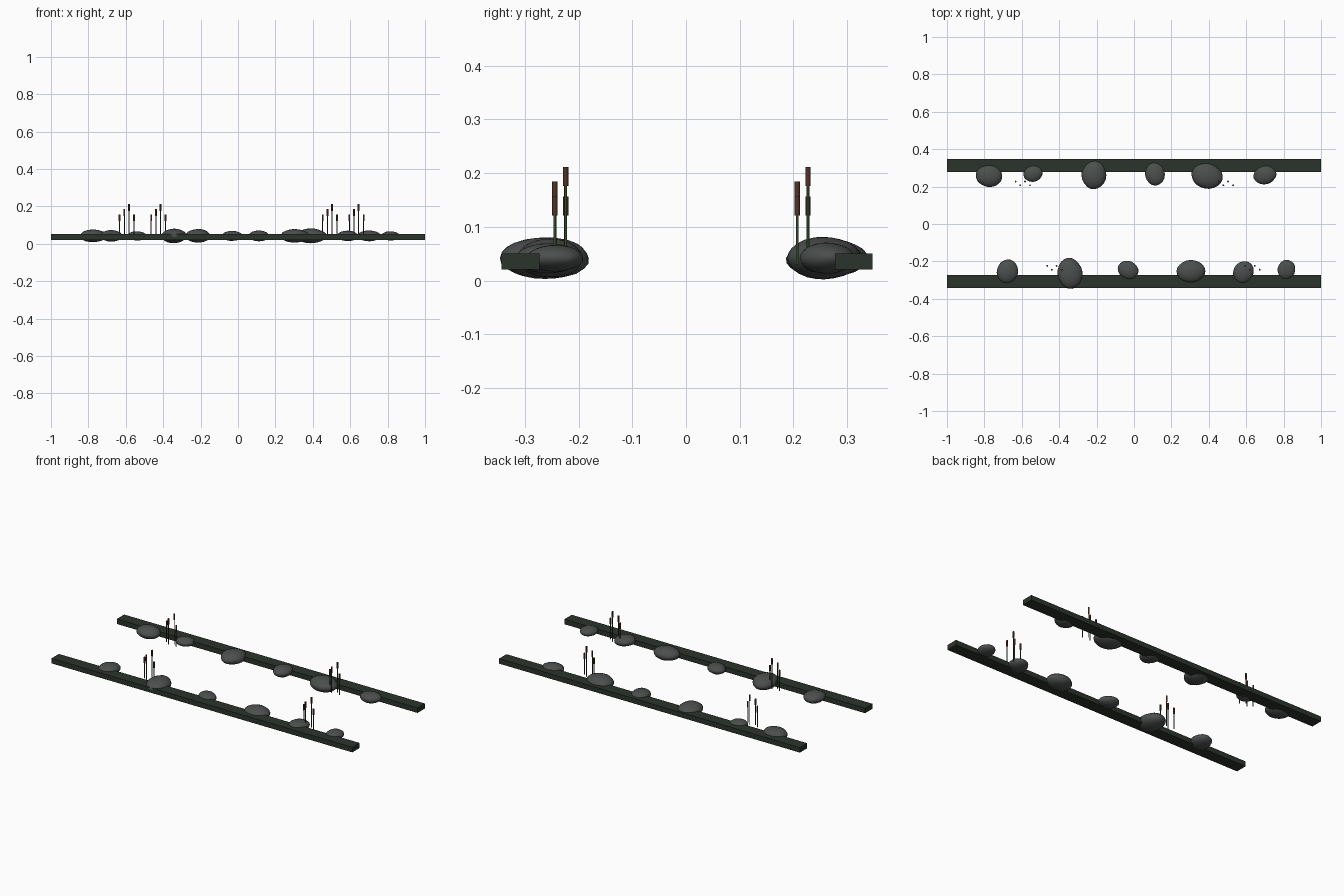
import bpy, math, random
from mathutils import noise, Vector

random.seed(4)
cube = bpy.data.objects.get("Cube")
if cube:
    bpy.data.objects.remove(cube, do_unlink=True)


def material(name, rgb):
    m = bpy.data.materials.new(name)
    m.use_nodes = True
    m.diffuse_color = (*rgb, 1)
    m.node_tree.nodes["Principled BSDF"].inputs["Base Color"].default_value = (*rgb, 1)
    return m


mud = material("dark moss", (0.024, 0.033, 0.024))
rock = material("grey stone", (0.07, 0.078, 0.073))
green = material("reed green", (0.035, 0.07, 0.025))
brown = material("cattail brown", (0.085, 0.033, 0.02))


def finish(name, mat):
    ob = bpy.context.object
    ob.name = name
    ob.data.materials.append(mat)
    return ob


def bank(name, y):
    bpy.ops.mesh.primitive_cube_add(size=1, location=(0, y, 0.036))
    finish(name, mud).scale = (2, 0.07, 0.03)


def stone(name, x, y, rx, ry, turn):
    bpy.ops.mesh.primitive_ico_sphere_add(subdivisions=3, radius=1, location=(x, y, 0.042))
    ob = finish(name, rock)
    rz = 0.47 * max(rx, ry)
    # gentle lumps so that no two stones match
    shift = Vector((x * 9, y * 9, 0))
    for v in ob.data.vertices:
        v.co *= 1 + 0.05 * noise.noise(v.co * 1.3 + shift)
    ob.scale = (rx, ry, rz)
    ob.rotation_euler.z = math.radians(turn)
    bpy.ops.object.shade_smooth_by_angle(angle=math.radians(40))


def rod(name, x, y, z0, z1, radius, mat):
    bpy.ops.mesh.primitive_cylinder_add(vertices=8, radius=radius, depth=z1 - z0,
                                        location=(x, y, (z0 + z1) / 2))
    finish(name, mat)
    bpy.ops.object.shade_smooth_by_angle(angle=math.radians(50))


def reed_cluster(name, x, y):
    # offset along the bank, offset across it, top height
    reeds = [(0, 0.01, 0.157), (0.025, -0.01, 0.185), (0.05, 0.01, 0.212), (0.077, -0.01, 0.157)]
    for i, (dx, dy, top) in enumerate(reeds):
        rod(f"{name}_stem_{i}", x + dx, y + dy, 0.03, top - 0.03, 0.0026, green)
        rod(f"{name}_head_{i}", x + dx, y + dy, top - 0.036, top, 0.005, brown)


# Banks
bank("front_bank", -0.308)
bank("back_bank", 0.312)

# Stones: x, y, half width, half depth, turn
back_stones = [(-0.775, 0.257, 0.072, 0.059, -8), (-0.54, 0.27, 0.052, 0.044, 15),
               (-0.214, 0.262, 0.066, 0.076, 0), (0.112, 0.268, 0.053, 0.062, 15),
               (0.39, 0.257, 0.084, 0.068, -12), (0.70, 0.262, 0.062, 0.05, 15)]
front_stones = [(-0.677, -0.254, 0.057, 0.065, -15), (-0.342, -0.263, 0.066, 0.083, 8),
                (-0.032, -0.246, 0.057, 0.048, -25), (0.305, -0.253, 0.077, 0.06, 0),
                (0.585, -0.257, 0.054, 0.06, -30), (0.815, -0.244, 0.047, 0.053, -10)]
for side, stones in (("back", back_stones), ("front", front_stones)):
    for i, s in enumerate(stones):
        stone(f"{side}_stone_{i}", *s)

# Reeds
reed_cluster("back_right_reed", -0.633, 0.217)
reed_cluster("back_left_reed", 0.453, 0.217)
reed_cluster("front_right_reed", -0.464, -0.234)
reed_cluster("front_left_reed", 0.595, -0.234)
